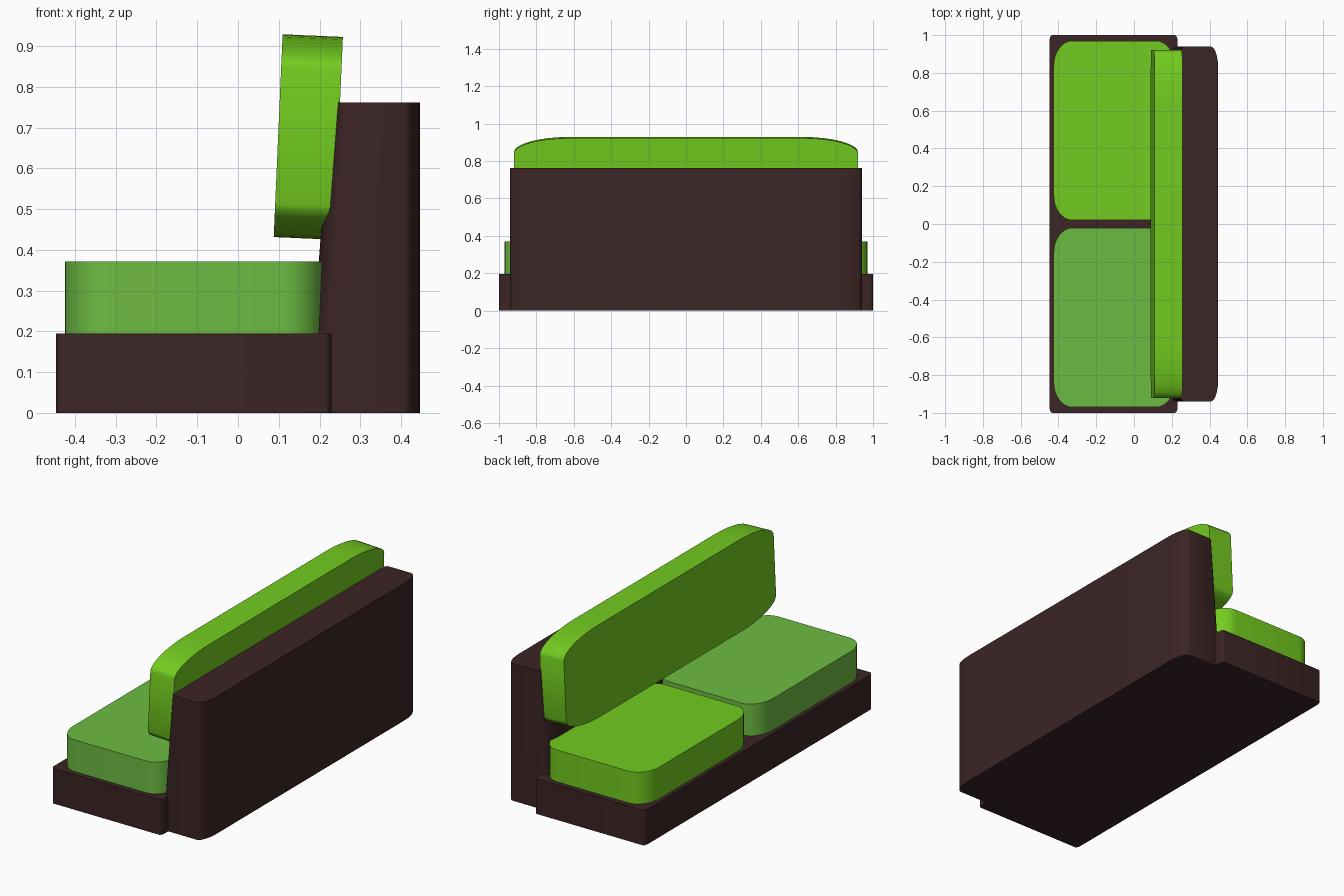
import bpy, bmesh
from math import sin, cos, pi, atan2

if "Cube" in bpy.data.objects:
    bpy.data.objects.remove(bpy.data.objects["Cube"])


def material(name, rgb):
    m = bpy.data.materials.new(name)
    m.diffuse_color = (*rgb, 1)
    m.use_nodes = True
    m.node_tree.nodes["Principled BSDF"].inputs["Base Color"].default_value = m.diffuse_color
    return m


def rounded_rect(u0, u1, v0, v1, ru, rv, n=8):
    """Rectangle outline with elliptical corners, counter-clockwise."""
    centres = [(u1 - ru, v1 - rv), (u0 + ru, v1 - rv), (u0 + ru, v0 + rv), (u1 - ru, v0 + rv)]
    pts = []
    for k, (cu, cv) in enumerate(centres):
        for i in range(n + 1):
            a = (k + i / n) * pi / 2
            pts.append((cu + ru * cos(a), cv + rv * sin(a)))
    return pts


def loft(name, lower, upper, mat):
    """Closed solid between two matching 3D outlines."""
    bm = bmesh.new()
    a = [bm.verts.new(p) for p in lower]
    b = [bm.verts.new(p) for p in upper]
    n = len(a)
    for i in range(n):
        j = (i + 1) % n
        bm.faces.new((a[i], a[j], b[j], b[i]))
    bm.faces.new(a[::-1])
    bm.faces.new(b)
    bmesh.ops.recalc_face_normals(bm, faces=bm.faces)
    mesh = bpy.data.meshes.new(name)
    bm.to_mesh(mesh)
    bm.free()
    mesh.materials.append(mat)
    ob = bpy.data.objects.new(name, mesh)
    bpy.context.collection.objects.link(ob)
    bpy.ops.object.select_all(action='DESELECT')
    ob.select_set(True)
    bpy.context.view_layer.objects.active = ob
    bpy.ops.object.shade_smooth_by_angle(angle=pi / 6)
    return ob


def block(name, z0, z1, outline, mat, top=None):
    return loft(name, [(x, y, z0) for x, y in outline],
                [(x, y, z1) for x, y in (top or outline)], mat)


brown = material("dark_brown", (0.045, 0.018, 0.018))
lime = material("lime_green", (0.17, 0.60, 0.014))
leaf = material("leaf_green", (0.155, 0.50, 0.055))

# Low base
block("base", 0, 0.195, rounded_rect(-0.447, 0.23, -1, 1, 0.015, 0.03), brown)

# Backrest with a sloping front face
block("backrest", 0, 0.762, rounded_rect(0.17, 0.446, -0.94, 0.94, 0.04, 0.12), brown,
      top=rounded_rect(0.228, 0.446, -0.94, 0.94, 0.04, 0.12))

# Two seat cushions
for side, mat, y0, y1 in (("left", lime, 0.02, 0.97), ("right", leaf, -0.97, -0.02)):
    block("seat_cushion_" + side, 0.195, 0.371,
          rounded_rect(-0.425, 0.215, y0, y1, 0.1, 0.13), mat)

# Leaning back cushion
face = rounded_rect(-0.92, 0.92, -0.249, 0.249, 0.3, 0.082)
cushion = loft("back_cushion", [(-0.074, y, z) for y, z in face],
               [(0.074, y, z) for y, z in face], lime)
cushion.location = (0.1725, 0, 0.677)
cushion.rotation_euler = (0, atan2(0.022, 0.5), 0)
